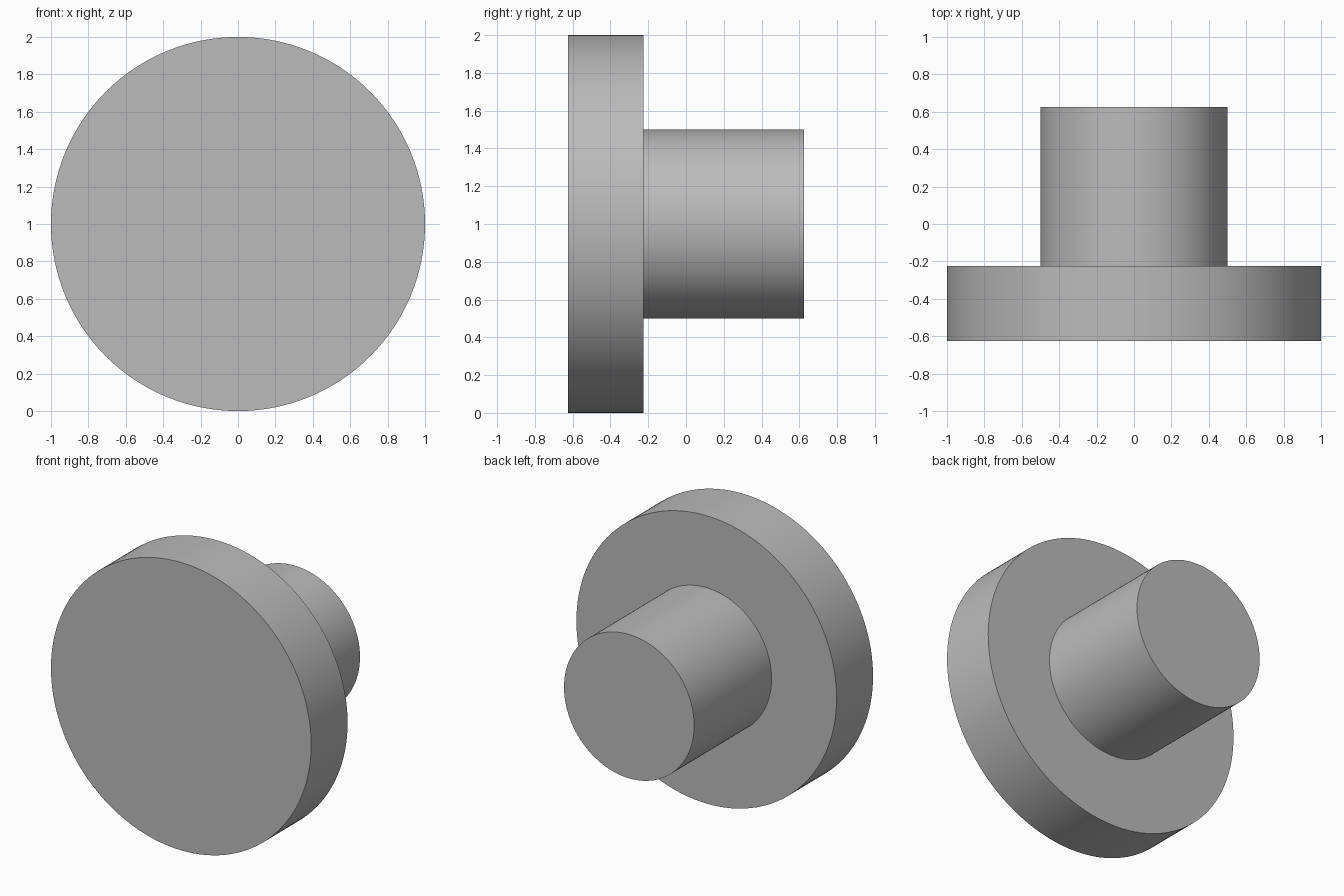
import bpy
import math

cube = bpy.data.objects.get("Cube")
if cube:
    bpy.data.objects.remove(cube, do_unlink=True)

# Plain grey finish
grey = bpy.data.materials.new("plain_grey")
grey.use_nodes = True
colour = (0.5, 0.5, 0.5, 1)
grey.diffuse_color = colour
grey.node_tree.nodes["Principled BSDF"].inputs["Base Color"].default_value = colour


def round_part(name, radius, front, back):
    """Cylinder lying along y, from front to back."""
    bpy.ops.mesh.primitive_cylinder_add(
        vertices=128, radius=radius, depth=back - front,
        location=(0, (front + back) / 2, 1), rotation=(math.pi / 2, 0, 0))
    part = bpy.context.object
    part.name = name
    part.data.materials.append(grey)
    bpy.ops.object.shade_smooth_by_angle(angle=math.radians(30))
    return part


# Wide front disc
round_part("disc", 1.0, -0.625, -0.225)

# Narrow stem, seated slightly into the disc
round_part("stem", 0.5, -0.245, 0.625)
